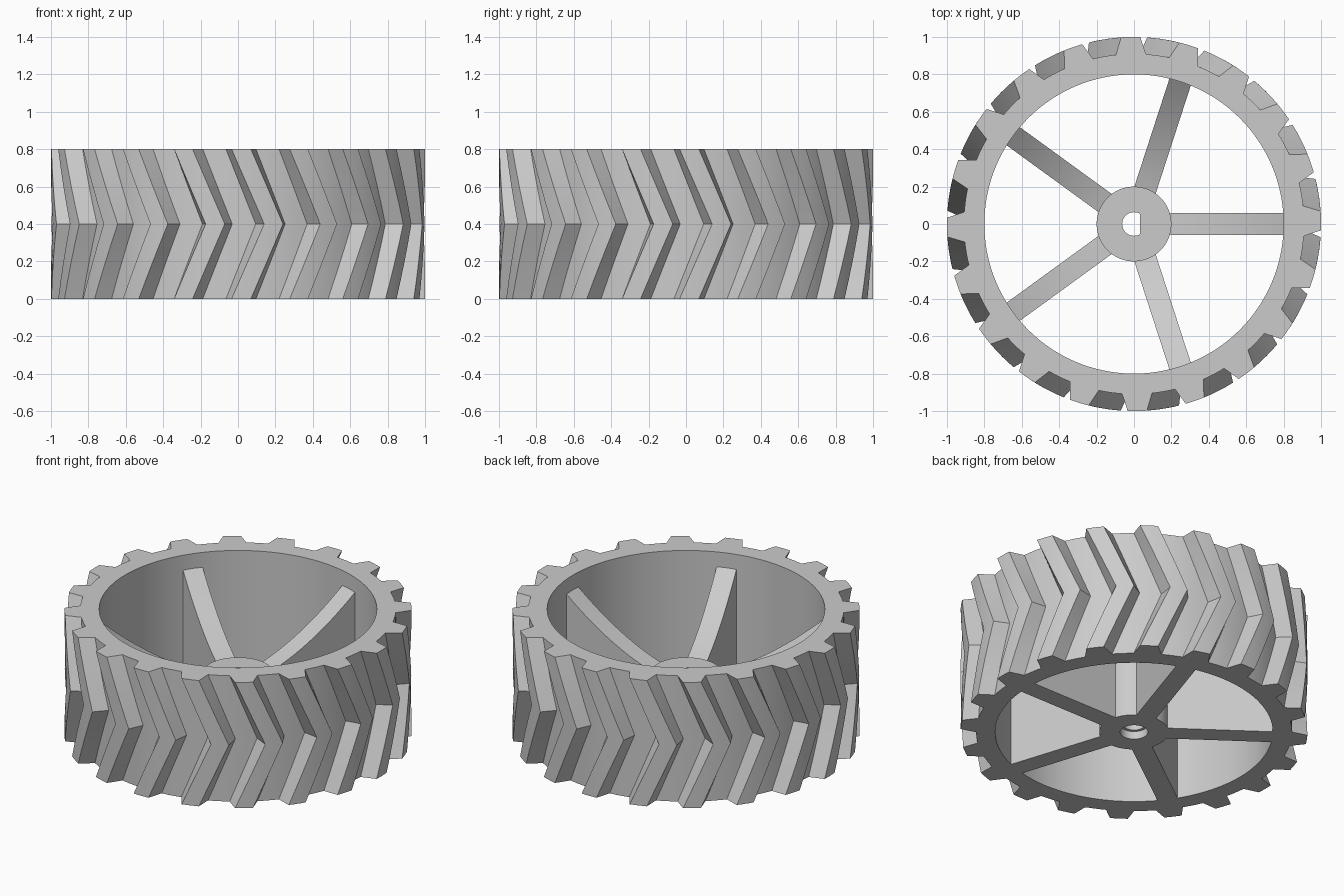
import bpy, bmesh
from math import sin, cos, radians, pi

cube = bpy.data.objects.get("Cube")
if cube:
    bpy.data.objects.remove(cube, do_unlink=True)

HEIGHT = 0.8
TEETH = 20
PITCH = 360 / TEETH

grey = bpy.data.materials.new("light_grey")
grey.use_nodes = True
grey.diffuse_color = (0.6, 0.6, 0.6, 1)
grey.node_tree.nodes["Principled BSDF"].inputs["Base Color"].default_value = (0.6, 0.6, 0.6, 1)


def finish(name, bm):
    """Turn a bmesh into a grey object, smooth except at sharp edges."""
    bmesh.ops.recalc_face_normals(bm, faces=bm.faces)
    mesh = bpy.data.meshes.new(name)
    bm.to_mesh(mesh)
    bm.free()
    mesh.materials.append(grey)
    obj = bpy.data.objects.new(name, mesh)
    bpy.context.collection.objects.link(obj)
    bpy.ops.object.select_all(action='DESELECT')
    obj.select_set(True)
    bpy.context.view_layer.objects.active = obj
    bpy.ops.object.shade_smooth_by_angle(angle=radians(25))
    return obj


def closed_loft(name, loops):
    """Skin a cyclic list of equal-length closed loops."""
    bm = bmesh.new()
    rings = [[bm.verts.new(p) for p in loop] for loop in loops]
    for a, b in zip(rings, rings[1:] + rings[:1]):
        for i in range(len(a)):
            j = (i + 1) % len(a)
            bm.faces.new((a[i], a[j], b[j], b[i]))
    return finish(name, bm)


def polar(r, deg, z):
    return (r * cos(radians(deg)), r * sin(radians(deg)), z)


# Tread outline: one tooth and its gap as (radius, degrees from tooth centre)
ROOT = 0.91
tooth = [(ROOT, -5.05)] + [(1.0, a) for a in (-2.95, -1, 1, 2.95)]
tooth += [(ROOT, a) for a in (5.05, 7.7, 10.3)]
outline = [(r, a + k * PITCH) for k in range(TEETH) for r, a in tooth]

# Tyre: the outline twists forward to mid height and back again
ROWS = 8
loops = []
for row in range(ROWS + 1):
    t = row / ROWS
    twist = 1 + 10 * (1 - abs(2 * t - 1))
    loops.append([polar(r, a + twist, HEIGHT * t) for r, a in outline])
for z in (HEIGHT, 0):
    loops.append([polar(0.8, a + 1, z) for r, a in outline])
closed_loft("chevron_tyre", loops)


# Hub with a flat-sided axle hole and a round recess underneath
def circle(r, z, flat=1.0):
    pts = [polar(r, 360 * i / 64, z) for i in range(64)]
    return [(min(x, flat), y, h) for x, y, h in pts]


closed_loft("hub", [circle(0.2, 0), circle(0.2, 0.4), circle(0.063, 0.4, 0.032),
                    circle(0.063, 0.05, 0.032), circle(0.08, 0.05), circle(0.08, 0)])

# Spokes: flat underneath, with a top edge sweeping up to the tyre
STEPS = 14
START, END = 0.185, 0.805
profile = [(END, 0), (START, 0)]
for i in range(STEPS + 1):
    t = i / STEPS
    profile.append((START + (END - START) * t, 0.37 + 0.17 * t + 0.17 * t * t))

for k in range(5):
    bm = bmesh.new()
    face = bm.faces.new([bm.verts.new((x, -0.06, z)) for x, z in profile])
    side = bmesh.ops.extrude_face_region(bm, geom=[face])["geom"]
    bmesh.ops.translate(bm, vec=(0, 0.12, 0),
                        verts=[v for v in side if isinstance(v, bmesh.types.BMVert)])
    spoke = finish(f"spoke_{k + 1}", bm)
    spoke.rotation_euler.z = 2 * pi * k / 5
